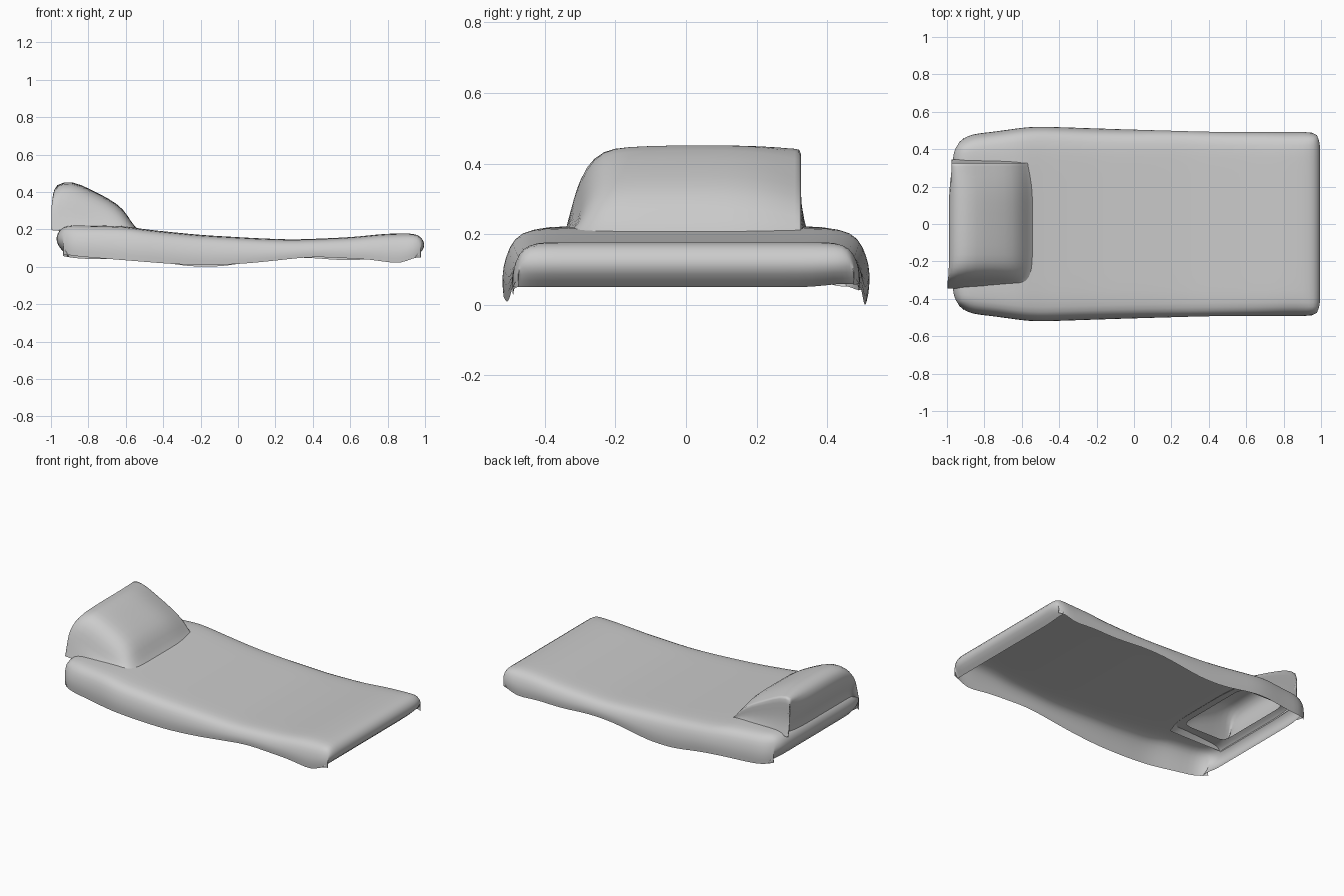
import bpy, bmesh, math

if "Cube" in bpy.data.objects:
    bpy.data.objects.remove(bpy.data.objects["Cube"])


def interp(points, t):
    """Piecewise linear lookup in a list of (t, value)."""
    if t <= points[0][0]:
        return points[0][1]
    for (a, va), (b, vb) in zip(points, points[1:]):
        if t <= b:
            return va + (vb - va) * (t - a) / (b - a)
    return points[-1][1]


def skin(name, rows, hole=None, levels=1):
    """Skin rows of points into an open smooth surface."""
    bm = bmesh.new()
    grid = [[bm.verts.new(p) for p in row] for row in rows]
    for r, s in zip(grid, grid[1:]):
        for k in range(len(r) - 1):
            bm.faces.new((r[k], s[k], s[k + 1], r[k + 1]))
    if hole:
        doomed = [f for f in bm.faces if hole(f.calc_center_median())]
        bmesh.ops.delete(bm, geom=doomed, context='FACES')
    bmesh.ops.remove_doubles(bm, verts=bm.verts, dist=0.0005)
    bmesh.ops.recalc_face_normals(bm, faces=bm.faces)
    if sum(f.normal.z * f.calc_area() for f in bm.faces) < 0:
        bmesh.ops.reverse_faces(bm, faces=bm.faces)
    mesh = bpy.data.meshes.new(name)
    bm.to_mesh(mesh)
    bm.free()
    mesh.shade_smooth()
    ob = bpy.data.objects.new(name, mesh)
    bpy.context.collection.objects.link(ob)
    sub = ob.modifiers.new("soften", 'SUBSURF')
    sub.levels = sub.render_levels = levels
    return ob


# Draped cover: sagging top and uneven hem heights along the length
TOP = [(-1, .225), (-.6, .218), (-.5, .2), (-.2, .17), (.1, .153), (.3, .145),
       (.6, .158), (.8, .178), (1, .182)]
HEM = [(-.95, .07), (-.85, .055), (-.6, .035), (-.35, .015), (-.15, .008),
       (.05, .018), (.4, .055), (.7, .04), (.87, .015), (.94, .05)]
WIDTH = [(-.97, .475), (-.75, .495), (-.55, .525), (-.1, .51), (.4, .495), (1, .495)]
# (inset, drop) from the hem up to the flat top
END = [(.055, 1), (.01, .72), (0, .45), (.02, .15), (.06, .02)]
SIDE = [(.005, 1), (0, .7), (.01, .4), (.03, .14), (.07, .02)]

xs = [(-.975 + a, d) for a, d in END]
xs += [(-.86 + .0865 * k, 0) for k in range(21)]
xs += [(1 - a, d) for a, d in reversed(END)]
ys = [(-1, a, d) for a, d in SIDE]
ys += [(v, None, 0) for v in (-.36, -.27, -.18, -.09, 0, .09, .18, .27, .36)]
ys += [(1, a, d) for a, d in reversed(SIDE)]


def cover_point(x, dx, v, inset, dy):
    w = interp(WIDTH, x)
    y = v if inset is None else v * (w - inset)
    drop = max(dx, dy)
    # round the four corners in plan
    rad = .13 if x < 0 else .07
    cx = (-.975 + rad) if x < 0 else (1 - rad)
    ax, ay = abs(x) - abs(cx), abs(y) - (w - rad)
    if ax > 0 and ay > 0:
        s = max(ax, ay) / math.hypot(ax, ay)
        x = math.copysign(abs(cx) + ax * s, x)
        y = math.copysign(w - rad + ay * s, y)
    hem = interp(HEM, x)
    if y > .4:
        hem += .012 * math.sin(9 * x)
    z = interp(TOP, x) * (1 - drop) + max(hem, 0) * drop
    return (x, y, z)


skin("cover", [[cover_point(x, dx, *row) for row in ys] for x, dx in xs],
     hole=lambda c: -.89 < c.x < -.64 and abs(c.y) < .25)

# Hollow pillow bulge: (x, z) profile from front foot over the ridge to the back
FULL = [(-.53, .195), (-.57, .235), (-.61, .31), (-.69, .365), (-.79, .415),
        (-.89, .462), (-.97, .445), (-.995, .39), (-.985, .31), (-.95, .245), (-.95, .19)]
# pinched end seams, low in front and high at the back
LOW = [(-.56, .2), (-.6, .22), (-.66, .225), (-.74, .235), (-.82, .26),
       (-.92, .31), (-1, .335), (-1, .32), (-.985, .29), (-.95, .23), (-.95, .19)]
HIGH = [(-.55, .195), (-.58, .22), (-.62, .28), (-.7, .335), (-.8, .385),
        (-.9, .44), (-.985, .447), (-.97, .39), (-.95, .3), (-.93, .235), (-.94, .19)]
FOOT = .19


def blend(a, b, t):
    return [(p[0] + (q[0] - p[0]) * t, p[1] + (q[1] - p[1]) * t) for p, q in zip(a, b)]


def section(y, prof, flat=1.0):
    return [(x, y, FOOT + (z - FOOT) * flat) for x, z in prof]


rows = [section(-.345, LOW, .05), section(-.325, LOW, .6), section(-.31, LOW),
        section(-.285, blend(LOW, FULL, .55)), section(-.235, blend(LOW, FULL, .9)),
        section(-.17, FULL, .985), section(-.06, FULL), section(.06, FULL),
        section(.17, FULL), section(.26, blend(FULL, HIGH, .5)),
        section(.315, HIGH), section(.328, HIGH), section(.325, HIGH, .7),
        section(.325, HIGH, .35), section(.345, HIGH, .05)]
skin("pillow", rows)
